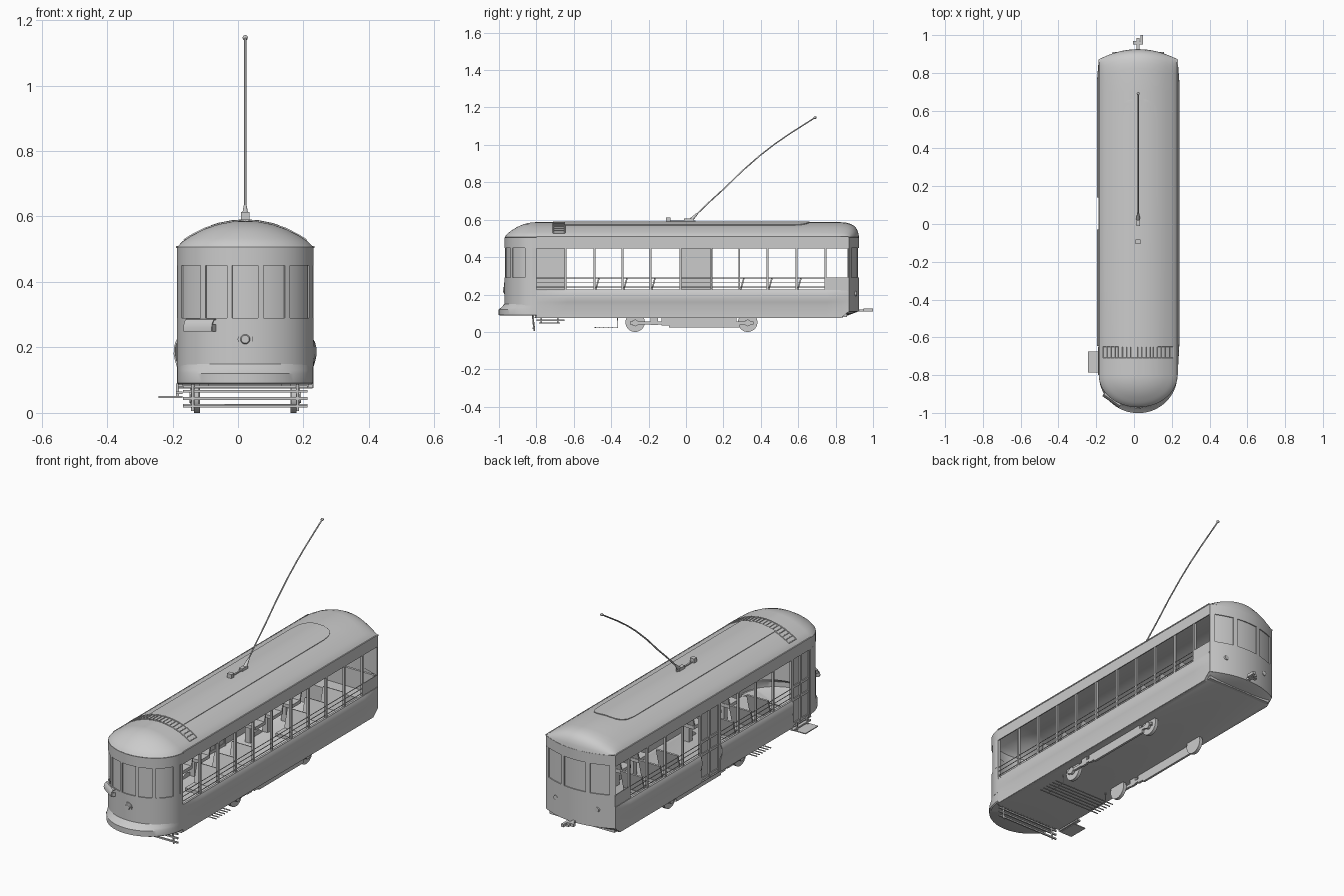
import bpy, bmesh, math
from mathutils import Vector

if "Cube" in bpy.data.objects:
    bpy.data.objects.remove(bpy.data.objects["Cube"])

CX, HW = 0.022, 0.206        # body centre line and half width
YF, DF = -0.80, 0.168        # front curve start and depth
YR, DR = 0.87, 0.053         # rear curve start and depth
POSTS = [-0.645, -0.49, -0.34, -0.19, -0.03, 0.135, 0.285, 0.435, 0.59, 0.745]
BAYS = [(-0.645, -0.03), (0.14, YR)]


def finish(name, bm, angle=35, thick=0):
    bmesh.ops.remove_doubles(bm, verts=bm.verts, dist=0.0003)
    bmesh.ops.recalc_face_normals(bm, faces=bm.faces)
    me = bpy.data.meshes.new(name)
    bm.to_mesh(me)
    bm.free()
    ob = bpy.data.objects.new(name, me)
    bpy.context.collection.objects.link(ob)
    bpy.ops.object.select_all(action='DESELECT')
    ob.select_set(True)
    bpy.context.view_layer.objects.active = ob
    if thick:
        m = ob.modifiers.new("thickness", 'SOLIDIFY')
        m.thickness, m.offset = thick, 0
        bpy.ops.object.modifier_apply(modifier=m.name)
    bpy.ops.object.shade_smooth_by_angle(angle=math.radians(angle))
    return ob


def loft(name, *grids, thick=0.005, angle=35):
    """Skin one or more grids of points into one shell."""
    bm = bmesh.new()
    for rows in grids:
        vs = [[bm.verts.new(p) for p in r] for r in rows]
        for a, b in zip(vs, vs[1:]):
            for i in range(len(a) - 1):
                bm.faces.new((a[i], a[i + 1], b[i + 1], b[i]))
    return finish(name, bm, angle, thick)


def box(name, x, y, z, rot=(0, 0, 0)):
    bpy.ops.mesh.primitive_cube_add(size=1, location=(sum(x) / 2, sum(y) / 2, sum(z) / 2), rotation=rot)
    ob = bpy.context.object
    ob.name = name
    ob.scale = (abs(x[1] - x[0]), abs(y[1] - y[0]), abs(z[1] - z[0]))
    return ob


def cyl(name, a, b, r, r2=None, n=24):
    a, b = Vector(a), Vector(b)
    d = b - a
    bpy.ops.mesh.primitive_cone_add(vertices=n, radius1=r, radius2=r if r2 is None else r2, depth=d.length,
                                    location=(a + b) / 2, rotation=d.to_track_quat('Z', 'Y').to_euler())
    ob = bpy.context.object
    ob.name = name
    bpy.ops.object.shade_smooth_by_angle(angle=math.radians(40))
    return ob


def rod(name, pts, r):
    cu = bpy.data.curves.new(name, 'CURVE')
    cu.dimensions, cu.bevel_depth, cu.bevel_resolution = '3D', r, 1
    cu.use_fill_caps = True
    sp = cu.splines.new('POLY')
    sp.points.add(len(pts) - 1)
    for p, c in zip(sp.points, pts):
        p.co = (*c, 1)
    ob = bpy.data.objects.new(name, cu)
    bpy.context.collection.objects.link(ob)
    bpy.ops.object.select_all(action='DESELECT')
    ob.select_set(True)
    bpy.context.view_layer.objects.active = ob
    bpy.ops.object.convert(target='MESH')


def span(a, b, n):
    return [a + (b - a) * i / n for i in range(n + 1)]


def front(deg, z, depth=DF, r=1.0, inset=0):
    t = math.radians(deg)
    return (CX + (HW - inset) * r * math.sin(t), YF - (depth - inset) * r * math.cos(t), z)


def rear(s, z, inset=0):
    return (CX + HW * s, YR + DR * (1 - s * s) - inset, z)


def roof_z(s):
    prof = [(0, .585), (.2, .582), (.4, .574), (.6, .560), (.8, .539), (.92, .523), (1, .506)]
    s = min(abs(s), 1)
    for (a, za), (b, zb) in zip(prof, prof[1:]):
        if s <= b:
            return za + (zb - za) * (s - a) / (b - a)


# rounded front: dash, header, posts and panes
A = span(-90, 90, 36)
loft("front_dash", [[front(a, z) for a in A] for z in (0.14, 0.29)])
loft("front_header", [[front(a, z) for a in A] for z in (0.45, 0.506)])
loft("front_panes", [[front(a, z, inset=0.006) for a in A] for z in (0.285, 0.455)], thick=0.002)
for a0, a1 in [(-90, -69), (-41, -35.5), (-15.5, -11), (11, 15.5), (35.5, 41), (69, 90)]:
    loft("front_post", [[front(a, z) for a in span(a0, a1, 5)] for z in (0.29, 0.45)])
loft("front_skirt", [[front(a, z, d, r) for a in A] for z, d, r in
     [(.148, .17, 1), (.13, .187, 1), (.12, .2, 1), (.092, .2, 1), (.088, .195, .98), (.088, .195, 0)]], thick=0.003)

# curved rear end
S = span(-1, 1, 20)
loft("rear_panel", [[rear(s, z) for s in S] for z in (0.11, 0.29)])
loft("rear_header", [[rear(s, z) for s in S] for z in (0.45, 0.506)])
loft("rear_panes", [[rear(s, z, 0.006) for s in S] for z in (0.285, 0.455)], thick=0.002)
for a, b in [(-1, -.88), (-.42, -.31), (.31, .42), (.88, 1)]:
    loft("rear_post", [[rear(s, z) for s in span(a, b, 3)] for z in (0.29, 0.45)])

# underfloor with sloped tail
loft("underfloor", [[(CX + HW * s, -.81, .077) for s in S], [(CX + HW * s, .83, .077) for s in S],
                    [rear(s, .112) for s in S]], thick=0.004)

# side walls, bulging below the windows and fading to flat at both ends
BULGE = [(0, .076), (0, .14), (.006, .16), (.010, .18), (.009, .2), (.005, .215), (0, .224)]
for s in (-1, 1):
    for y0, y1 in ([(YF, YR)] if s > 0 else BAYS):
        ys = [y0] + [y for y in (-.72, -.63, .75, .83) if y0 < y < y1] + [y1]
        loft("side_panel", [[(CX + s * (HW + h * min(1, (y - YF) / .15, (YR - y) / .1)), y,
                              max(z, .111) if y == YR else z) for h, z in BULGE] for y in ys])
        for z in (.24, .265, .288):
            rod("window_guard_rail", [(CX + s * .203, y0, z), (CX + s * .203, min(y1, .75), z)], 0.002)
        box("window_sill", (CX + s * .198, CX + s * .209), (y0, y1), (.218, .226))
    box("letterboard", (CX + s * .203, CX + s * .2085), (YF, YR), (.445, .506))
    box("drip_rail", (CX + s * .204, CX + s * .211), (YF, YR), (.504, .510))
    box("rear_side_panel", (CX + s * .202, CX + s * .206), (.75, YR), (.22, .29))
    box("front_corner", (CX + s * .203, CX + s * .2085), (-.822, YF), (.29, .45))
    for y in POSTS + ([-.805] if s > 0 else []):
        box("window_post", (CX + s * .194, CX + s * .206), (y - .005, y + .005), (.22, .45))

# doors on the left side
XL = CX - HW
for y0, y1 in [(-.805, -.645), (-.03, .14)]:
    box("door_leaf", (XL + .008, XL + .011), (y0, y1), (.08, .506))
    for y in (y0 + .006, (y0 + y1) / 2, y1 - .006):
        box("door_stile", (XL, XL + .014), (y - .007, y + .007), (.08, .506))
    for z in (.09, .22, .29, .45, .49):
        box("door_rail", (XL + .003, XL + .014), (y0, y1), (z - .007, z + .007))
box("door_step", (-.243, -.17), (-.785, -.675), (.046, .051))
for y in (-.775, -.685):
    box("step_bracket", (-.19, -.18), (y - .004, y + .004), (.046, .09))
box("step_bar", (-.19, -.17), (-.80, -.65), (.058, .066))

# roof: front hood, straight vault and rounded tail in one shell
R = [0, .1, .2, .3, .4, .5, .6, .7, .8, .86, .92, .96, 1]
RS = [-r for r in R[:0:-1]] + R
hood = [[front(a, roof_z(r), DF, r) for a in A] for r in R]
vault = [[(CX + HW * s, y, roof_z(s)) for s in RS] for y in (YF, 0, .7)]
tail = [[(*rear(s, 0, d)[:2], .506 + (roof_z(s) - .506) * g) for s in RS]
        for d, g in [(.1, 1), (.07, .97), (.045, .89), (.025, .76), (.01, .52), (.003, .25), (0, 0)]]
loft("roof", hood, vault + tail, angle=50, thick=0.004)

# raised roof centre panel with rounded tail corners
PAN = [(-.65, .5), (.56, .5), (.61, .47), (.64, .4), (.655, .28), (.66, .15)]
loft("roof_panel", [[(CX + HW * w * k, y, roof_z(w * k) + .004) for k in span(-1, 1, 10)] for y, w in PAN], thick=.005)

# ladder-like ventilator band over the roof
V = span(-.9, .9, 18)
for y in (-.71, -.648):
    rod("roof_band_rail", [(CX + HW * s, y, roof_z(s) + .003) for s in V], 0.003)
for s in V:
    rod("roof_band_slat", [(CX + HW * s, y, roof_z(s) + .003) for y in (-.71, -.648)], 0.0025)

# trolley pole and its base
box("pole_plank", (CX - .004, CX + .004), (-.1, .05), (.588, .597))
box("pole_front_block", (CX - .013, CX + .013), (-.107, -.083), (.588, .613))
box("pole_pivot", (CX - .010, CX + .010), (-.01, .04), (.59, .606))
cyl("pole_socket", (CX, .025, .597), (CX, .06, .632), .011, .005, 12)
rod("trolley_pole", [(CX, y, z) for y, z in [(.04, .612), (.12, .69), (.21, .772), (.3, .86), (.395, .943),
                                             (.475, 1.005), (.555, 1.06), (.69, 1.146)]], 0.004)
bpy.ops.mesh.primitive_uv_sphere_add(segments=12, ring_count=8, radius=.008, location=(CX, .69, 1.146))
bpy.context.object.name = "pole_tip"

# seats facing forward, on both sides of the aisle
for y in (-.485, -.335, -.185, .29, .44, .595):
    for s in (-1, 1):
        x = (CX + s * .06, CX + s * .19)
        box("seat_back", x, (y + .002, y + .010), (.185, .29), (math.radians(-15), 0, 0))
        box("seat_cushion", x, (y - .085, y), (.172, .19))
        box("seat_leg", (CX + s * .11, CX + s * .14), (y - .06, y - .03), (.078, .172))
box("rear_bench", (CX - .195, CX + .195), (.77, .86), (.08, .19))
box("rear_bench_back", (CX - .195, CX + .195), (.855, .868), (.19, .29))

# lamps, front box and rear coupler
cyl("headlamp_rim", (CX, -.955, .225), (CX, -.974, .225), .023)
cyl("headlamp_lens", (CX, -.97, .225), (CX, -.979, .225), .017, .012)
for s in (-.6, .6):
    p = Vector(rear(s, .205))
    cyl("tail_lamp", p - Vector((0, .01, 0)), p + Vector((0, .007, 0)), .015, .012)
T = math.radians(-41)
turn = math.atan2(DF * math.sin(T), HW * math.cos(T))
prof = [(.004, .25), (-.017, .25), (-.017, .262), (-.013, .275), (-.006, .284), (.004, .286)]
fb = loft("front_box", [[(u, d, z) for d, z in prof] for u in (-.053, .053)], thick=.003)
fb.location, fb.rotation_euler = front(-41, 0), (0, 0, turn)
for u in (-.052, .052):
    c = box("front_box_end", (u - .002, u + .002), (-.014, .01), (.25, .27))
    c.parent = fb
box("coupler_bar", (CX - .008, CX + .008), (.9, .985), (.109, .121))
box("coupler_head", (CX - .026, CX + .026), (.95, .97), (.108, .124))
box("coupler_hook", (CX + .012, CX + .026), (.965, 1.0), (.108, .124))

# four-wheel truck
for y in (-.272, .33):
    for s in (-1, 1):
        cyl("wheel", (CX + s * .138, y, .052), (CX + s * .156, y, .052), .052, n=32)
        cyl("axle_box", (CX + s * .156, y, .048), (CX + s * .17, y, .048), .018, n=16)
for s in (-1, 1):
    x = (CX + s * .156, CX + s * .168)
    box("truck_side_bar", x, (-.3, .36), (.04, .056))
    box("truck_side_frame", x, (-.13, .23), (.033, .074))
    box("truck_centre_plate", x, (-.09, .29), (.024, .04))
    for y in (-.17, .25):
        box("truck_spring_post", x, (y - .02, y + .02), (.036, .075))

# safety tray and front gate
for y in span(-.488, -.368, 5):
    rod("safety_tray_slat", [(CX - .19, y, .024), (CX + .19, y, .024)], 0.003)
for s in (-.14, .14):
    rod("safety_tray_arm", [(CX + s, -.488, .024), (CX + s, -.366, .024), (CX + s, -.366, .076)], 0.002)
for s in (-.16, .16):
    rod("safety_gate_arm", [(CX + s, -.81, .006), (CX + s, -.82, .088)], 0.005)
for z in (.02, .044, .066, .08):
    box("safety_gate_slat", (CX - .19, CX + .19), (-.82, -.812), (z - .004, z + .004))
